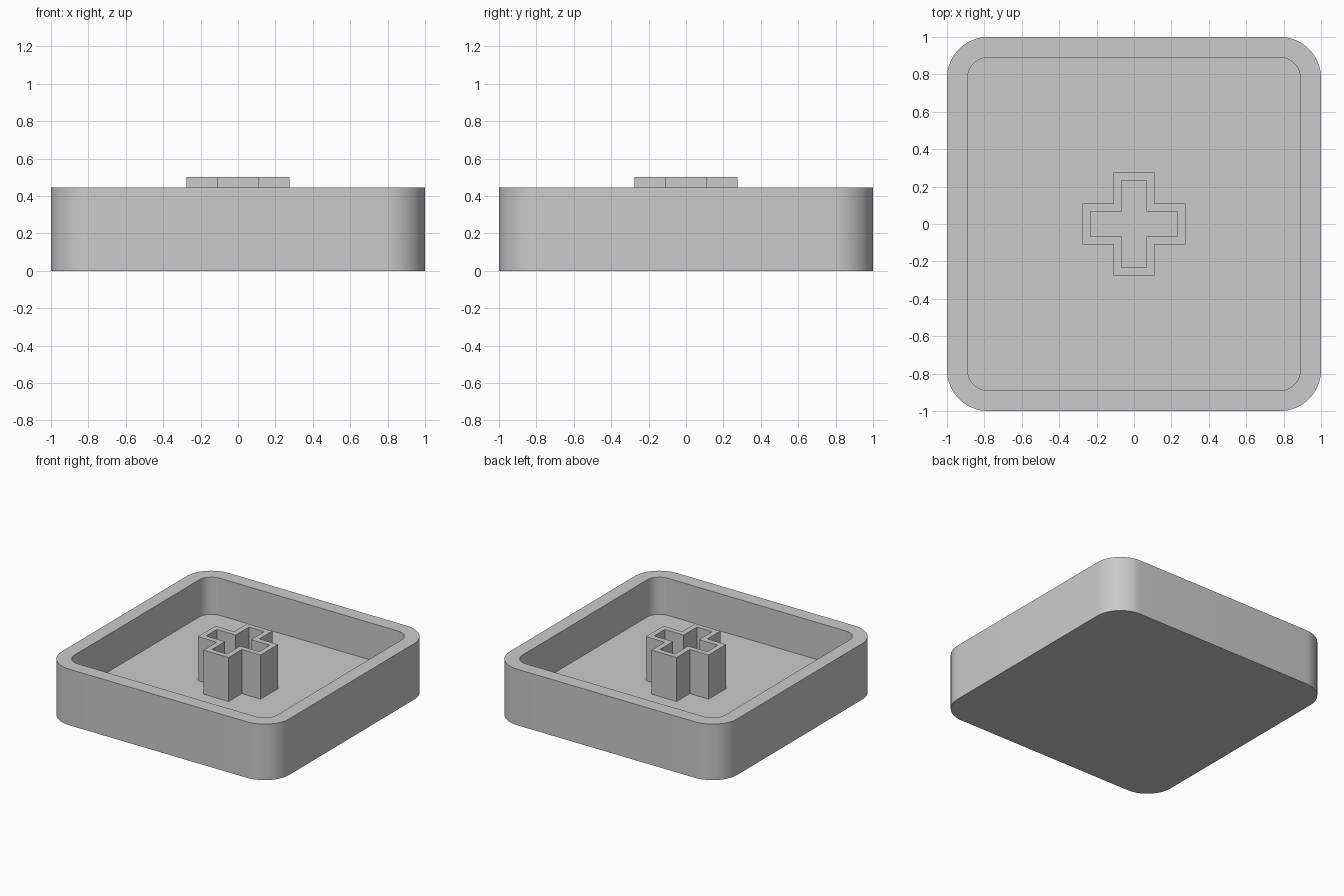
import bpy, bmesh, math

if "Cube" in bpy.data.objects:
    bpy.data.objects.remove(bpy.data.objects["Cube"])

RIM, FLOOR, STEM = 0.445, 0.15, 0.50


def rounded_square(half, radius, seg=16):
    """Outline of a square with rounded corners, anticlockwise."""
    pts, c = [], half - radius
    for q, (sx, sy) in enumerate([(1, 1), (-1, 1), (-1, -1), (1, -1)]):
        for i in range(seg + 1):
            a = math.pi / 2 * (q + i / seg)
            pts.append((sx * c + radius * math.cos(a), sy * c + radius * math.sin(a)))
    return pts


def cross(reach, arm):
    """Outline of a plus sign, one quarter turned four times."""
    pts = []
    for q in range(4):
        c, s = [(1, 0), (0, 1), (-1, 0), (0, -1)][q]
        for x, y in [(reach, -arm), (reach, arm), (arm, arm)]:
            pts.append((x * c - y * s, x * s + y * c))
    return pts


def cup(name, outer, inner, bottom, floor, top):
    """Solid with a pocket: outer wall, rim, inner wall and pocket floor."""
    bm = bmesh.new()
    loops = [[bm.verts.new((x, y, z)) for x, y in outline]
             for outline, z in [(outer, bottom), (outer, top), (inner, top), (inner, floor)]]
    n = len(outer)
    for a, b in zip(loops, loops[1:]):
        for i in range(n):
            j = (i + 1) % n
            bm.faces.new((a[i], a[j], b[j], b[i]))
    bm.faces.new(loops[0][::-1])
    bm.faces.new(loops[-1])
    mesh = bpy.data.meshes.new(name)
    bm.to_mesh(mesh)
    bm.free()
    ob = bpy.data.objects.new(name, mesh)
    bpy.context.collection.objects.link(ob)
    return ob


# Tray with rounded corners
tray = cup("tray", rounded_square(1.0, 0.22), rounded_square(0.89, 0.11), 0, FLOOR, RIM)
bpy.context.view_layer.objects.active = tray
tray.select_set(True)
bpy.ops.object.shade_smooth_by_angle(angle=math.radians(30))

# Hollow cross-shaped socket, standing on the tray floor
cup("cross_socket", cross(0.275, 0.11), cross(0.233, 0.067), FLOOR - 0.02, FLOOR + 0.001, STEM)
